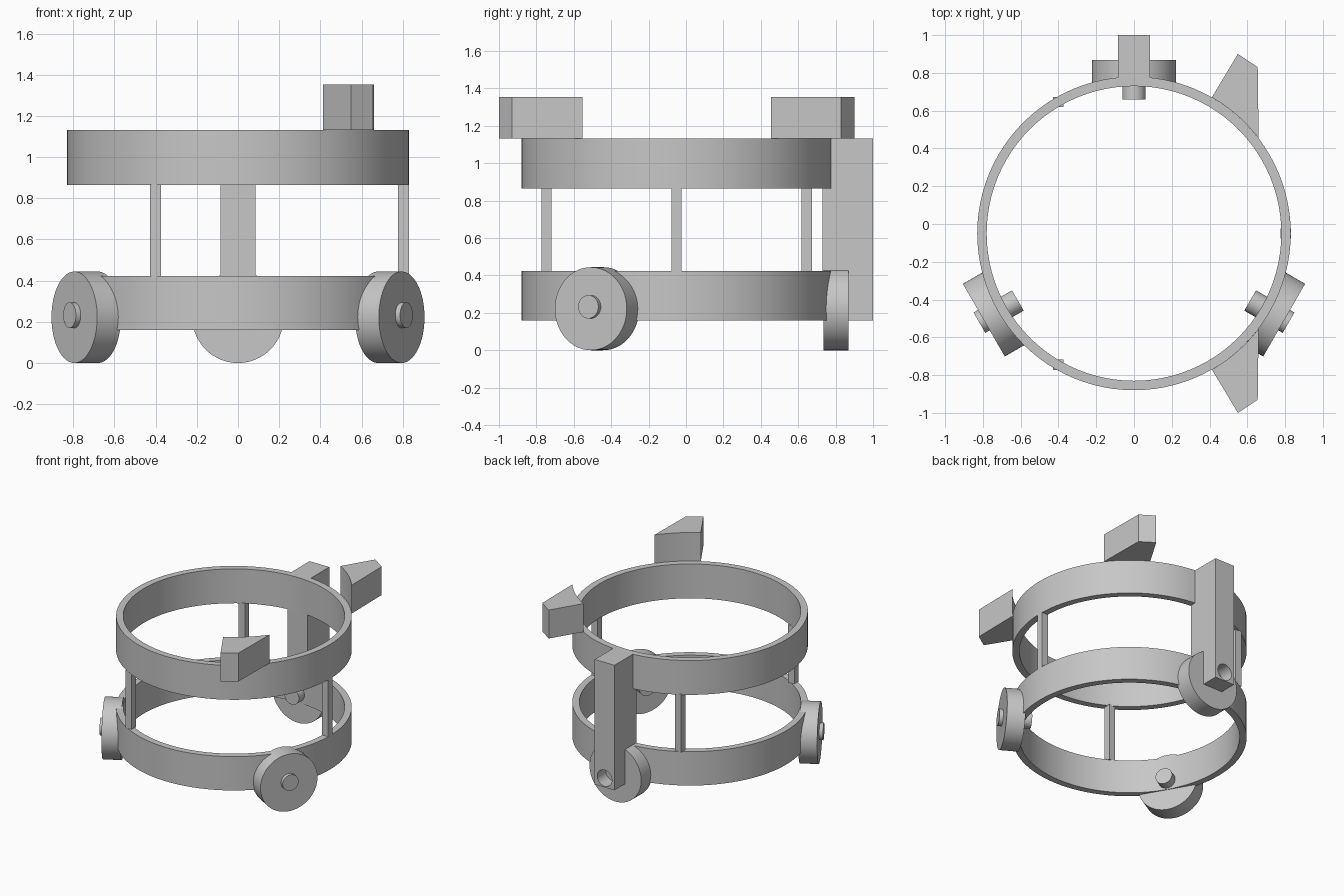
import bpy
import bmesh
from math import radians, cos, sin, atan2
from mathutils import Matrix, Vector

if "Cube" in bpy.data.objects:
    bpy.data.objects.remove(bpy.data.objects["Cube"])

CY = -0.05              # ring axis offset in y
R_OUT, R_IN = 0.83, 0.78
SIDES = 96

grey = bpy.data.materials.new("plain_grey")
grey.use_nodes = True
colour = (0.57, 0.57, 0.57, 1)
grey.diffuse_color = colour
grey.node_tree.nodes["Principled BSDF"].inputs["Base Color"].default_value = colour


def finish(name, bm, smooth=False):
    bmesh.ops.recalc_face_normals(bm, faces=bm.faces)
    mesh = bpy.data.meshes.new(name)
    bm.to_mesh(mesh)
    bm.free()
    mesh.materials.append(grey)
    obj = bpy.data.objects.new(name, mesh)
    bpy.context.collection.objects.link(obj)
    if smooth:
        bpy.ops.object.select_all(action='DESELECT')
        obj.select_set(True)
        bpy.context.view_layer.objects.active = obj
        bpy.ops.object.shade_smooth_by_angle(angle=radians(30))
    return obj


def box(name, low, high):
    low, high = Vector(low), Vector(high)
    bm = bmesh.new()
    place = Matrix.Translation((low + high) / 2) @ Matrix.Diagonal((*(high - low), 1))
    bmesh.ops.create_cube(bm, size=1, matrix=place)
    return finish(name, bm)


def ring(name, z0, z1):
    # rectangular section spun around the ring axis
    bm = bmesh.new()
    section = [(R_IN, z0), (R_OUT, z0), (R_OUT, z1), (R_IN, z1)]
    loops = []
    for i in range(SIDES):
        a = radians(360 * i / SIDES)
        loops.append([bm.verts.new((r * cos(a), CY + r * sin(a), z)) for r, z in section])
    for i in range(SIDES):
        a, b = loops[i], loops[(i + 1) % SIDES]
        for k in range(4):
            n = (k + 1) % 4
            bm.faces.new((a[k], b[k], b[n], a[n]))
    return finish(name, bm, True)


def radial_cylinder(name, angle, radius, r0, r1, z):
    # cylinder whose axis points out from the ring axis
    bm = bmesh.new()
    place = (Matrix.Translation((0, CY, z)) @ Matrix.Rotation(radians(angle), 4, 'Z')
             @ Matrix.Translation(((r0 + r1) / 2, 0, 0)) @ Matrix.Rotation(radians(90), 4, 'Y'))
    bmesh.ops.create_cone(bm, cap_ends=True, segments=64, radius1=radius,
                          radius2=radius, depth=r1 - r0, matrix=place)
    return finish(name, bm, True)


def prism(name, outline, z0, z1):
    bm = bmesh.new()
    base = bm.faces.new([bm.verts.new((x, y, z0)) for x, y in outline])
    top = bmesh.ops.extrude_face_region(bm, geom=[base])["geom"]
    verts = [g for g in top if isinstance(g, bmesh.types.BMVert)]
    bmesh.ops.translate(bm, verts=verts, vec=(0, 0, z1 - z0))
    return finish(name, bm, True)


# Two rings
ring("lower_ring", 0.16, 0.423)
ring("upper_ring", 0.865, 1.132)

# Square struts between the rings
for name, angle in (("left_strut", 0), ("back_right_strut", 120), ("front_right_strut", 240)):
    x, y, h = 0.803 * cos(radians(angle)), CY + 0.803 * sin(radians(angle)), 0.027
    box(name, (x - h, y - h, 0.42), (x + h, y + h, 0.87))

# Wheels on short axles
for name, angle in (("back", 90), ("right", 210), ("left", 330)):
    radial_cylinder(name + "_wheel", angle, 0.222, 0.785, 0.918, 0.222)
    radial_cylinder(name + "_axle", angle, 0.062, 0.71, 0.945, 0.232)

# Back post with an axle hole
post = box("back_post", (-0.085, 0.73, 0.16), (0.085, 1.0, 1.132))
cutter = radial_cylinder("axle_hole_cutter", 90, 0.063, 0.6, 1.2, 0.232)
cutter.hide_render = True
cutter.hide_viewport = True
cut = post.modifiers.new("axle_hole", 'BOOLEAN')
cut.operation = 'DIFFERENCE'
cut.object = cutter
cut.solver = 'EXACT'

# Slanted blocks above the upper ring, with an inner face following its rim
start, end = atan2(0.5, 0.655), atan2(0.72, 0.412)
rim = [start + (end - start) * i / 10 for i in range(11)]
half = [(R_OUT * cos(a), R_OUT * sin(a)) for a in rim] + [(0.55, 0.95), (0.655, 0.88)]
for name, side in (("back_block", 1), ("front_block", -1)):
    prism(name, [(x, CY + side * y) for x, y in half], 1.132, 1.353)
